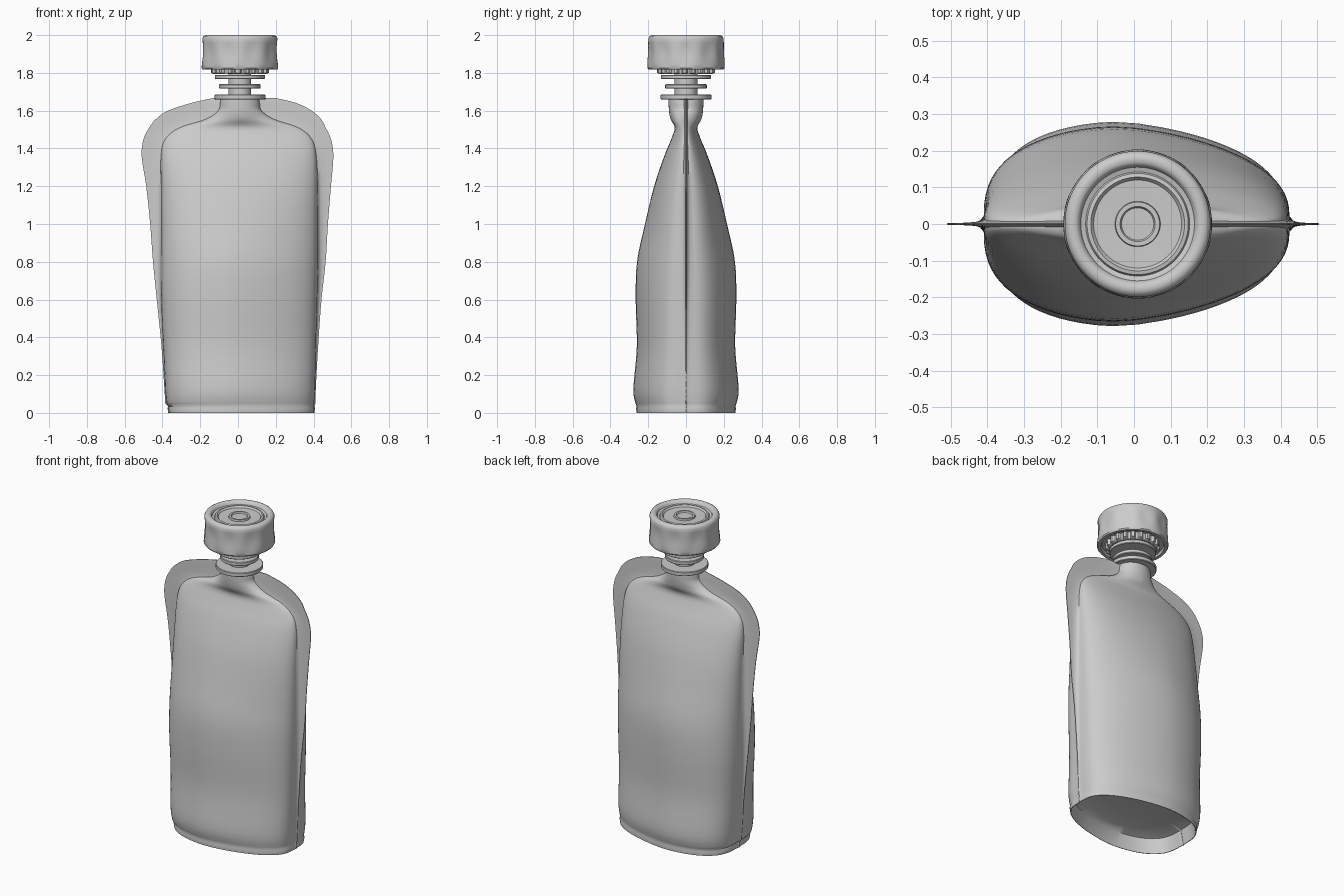
import bpy, bmesh, math

CX = 0.01  # spout axis


def make_object(name, rings, angle=35):
    """Skin a list of closed vertex rings and cap both ends."""
    bm = bmesh.new()
    loops = [[bm.verts.new(p) for p in r] for r in rings]
    n = len(loops[0])
    for a, b in zip(loops, loops[1:]):
        for i in range(n):
            j = (i + 1) % n
            bm.faces.new((a[i], a[j], b[j], b[i]))
    bm.faces.new(loops[0][::-1])
    bm.faces.new(loops[-1])
    bmesh.ops.recalc_face_normals(bm, faces=bm.faces)
    me = bpy.data.meshes.new(name)
    bm.to_mesh(me)
    bm.free()
    ob = bpy.data.objects.new(name, me)
    bpy.context.collection.objects.link(ob)
    bpy.ops.object.select_all(action='DESELECT')
    ob.select_set(True)
    bpy.context.view_layer.objects.active = ob
    bpy.ops.object.shade_smooth_by_angle(angle=math.radians(angle))
    return ob


def lathe(name, profile, seg=64, shape=None):
    """Turn (radius, z) points about the spout axis; shape adjusts the radius."""
    rings = []
    for r, z in profile:
        ring = []
        for i in range(seg):
            a = 2 * math.pi * i / seg
            q = shape(r, z, a) if shape else r
            ring.append((CX + q * math.cos(a), q * math.sin(a), z))
        rings.append(ring)
    return make_object(name, rings)


def film_ring(z, xl, xr, bl, br, d, n, m=36):
    """Pouch section: bulging film between bl and br, flaring into a flat sealed flange."""
    c, w = (bl + br) / 2, (br - bl) / 2
    foot = 0.08 * d + 0.002
    skew = min(1, max(0, (1.5 - z) / 0.6))  # fuller left half, fading towards the spout
    half = [(xl, 0.002), (xl + 0.35 * (bl - xl), 0.003), (xl + 0.75 * (bl - xl), 0.4 * foot)]
    for i in range(m + 1):
        t = math.pi * i / m
        ct, st = -math.cos(t), max(math.sin(t), 0)
        u = math.copysign(abs(ct) ** (2 / n), ct)
        lean = 0.19 * (math.hypot(u + 0.1, 0.15) - 0.17) + 0.10 * u
        y = foot + (d - foot) * st ** (2 / n) * (1 - skew * lean)
        half.append((c + w * u, y))
    half += [(xr + 0.75 * (br - xr), 0.4 * foot), (xr + 0.35 * (br - xr), 0.003), (xr, 0.002)]
    return [(x, -y, z) for x, y in half] + [(x, y, z) for x, y in reversed(half)]


def smooth_rows(rows, steps=4):
    """Catmull-Rom interpolation between section rows."""
    out = []
    for i in range(len(rows) - 1):
        p0, p1, p2 = rows[max(i - 1, 0)], rows[i], rows[i + 1]
        p3 = rows[min(i + 2, len(rows) - 1)]
        for s in range(steps):
            t = s / steps
            out.append([b + 0.5 * t * (c - a + t * (2*a - 5*b + 4*c - d + t * (3*(b - c) + d - a)))
                        for a, b, c, d in zip(p0, p1, p2, p3)])
    return out + [rows[-1]]


# Pouch body and spout sleeve: z, flange left/right, bulge left/right, half depth, squareness
sections = [
    (0.05, -0.385, 0.410, -0.378, 0.402, 0.264, 2.8),
    (0.13, -0.390, 0.412, -0.386, 0.408, 0.275, 2.8),
    (0.35, -0.405, 0.424, -0.396, 0.413, 0.257, 2.7),
    (0.60, -0.430, 0.442, -0.408, 0.420, 0.263, 2.6),
    (0.80, -0.450, 0.464, -0.410, 0.424, 0.256, 2.5),
    (1.00, -0.465, 0.476, -0.408, 0.424, 0.215, 2.5),
    (1.20, -0.486, 0.492, -0.408, 0.422, 0.168, 2.4),
    (1.36, -0.510, 0.505, -0.408, 0.415, 0.115, 2.2),
    (1.45, -0.500, 0.492, -0.385, 0.390, 0.078, 1.9),
    (1.51, -0.470, 0.464, -0.310, 0.320, 0.060, 1.7),
    (1.555, -0.435, 0.440, -0.170, 0.190, 0.082, 1.6),
    (1.60, -0.370, 0.390, -0.105, 0.125, 0.090, 2.0),
    (1.64, -0.250, 0.310, -0.095, 0.115, 0.092, 2.0),
    (1.667, -0.130, 0.200, -0.090, 0.110, 0.092, 2.0),
]
# Recessed gusset floor and open skirt under the body
floor = []
for z, k in ((0.12, 0.05), (0.118, 0.4), (0.11, 0.75), (0.09, 0.93),
             (0.0, 0.975), (0.0, 0.985), (0.025, 0.995), (0.035, 0.985)):
    floor.append((z, CX - 0.385 * k, CX + 0.400 * k, CX - 0.381 * k, CX + 0.396 * k, 0.262 * k, 2.8))
make_object("pouch_body", [film_ring(*r) for r in floor + smooth_rows(sections)], 60)

# Spout neck with its three collars
neck = [(0.06, 1.65)]
for r, lo, hi in ((0.135, 1.66, 1.685), (0.11, 1.717, 1.74), (0.133, 1.768, 1.79)):
    neck += [(0.06, lo), (r - 0.003, lo), (r, lo + 0.003), (r, hi - 0.003), (r - 0.003, hi), (0.06, hi)]
neck += [(0.06, 1.83)]
lathe("spout_neck", neck)


# Tamper ring with small teeth
def teeth(r, z, a):
    return r if r < 0.14 else r - 0.014 * (math.sin(20 * a) > 0)


lathe("tamper_ring", [(0.12, 1.84), (0.12, 1.793), (0.135, 1.793), (0.153, 1.80),
                      (0.153, 1.84)], seg=120, shape=teeth)


# Screw cap with shallow grip scallops and a ringed, recessed top
def scallop(r, z, a):
    if r < 0.19 or not 1.83 < z < 1.98:
        return r
    return r - 0.008 * (0.5 + 0.5 * math.cos(10 * a)) * math.sin(math.pi * (z - 1.83) / 0.15)


lathe("cap", [(0.10, 1.835), (0.175, 1.835), (0.18, 1.818), (0.198, 1.818), (0.203, 1.825),
              (0.204, 1.845), (0.203, 1.875), (0.201, 1.905), (0.200, 1.935), (0.200, 1.96),
              (0.199, 1.982), (0.193, 1.994), (0.182, 2.0), (0.168, 1.999), (0.160, 1.993),
              (0.155, 1.98), (0.142, 1.976), (0.138, 1.984), (0.128, 1.986), (0.120, 1.976),
              (0.062, 1.974), (0.060, 1.984), (0.048, 1.984), (0.044, 1.976), (0.01, 1.976)],
      seg=120, shape=scallop)
